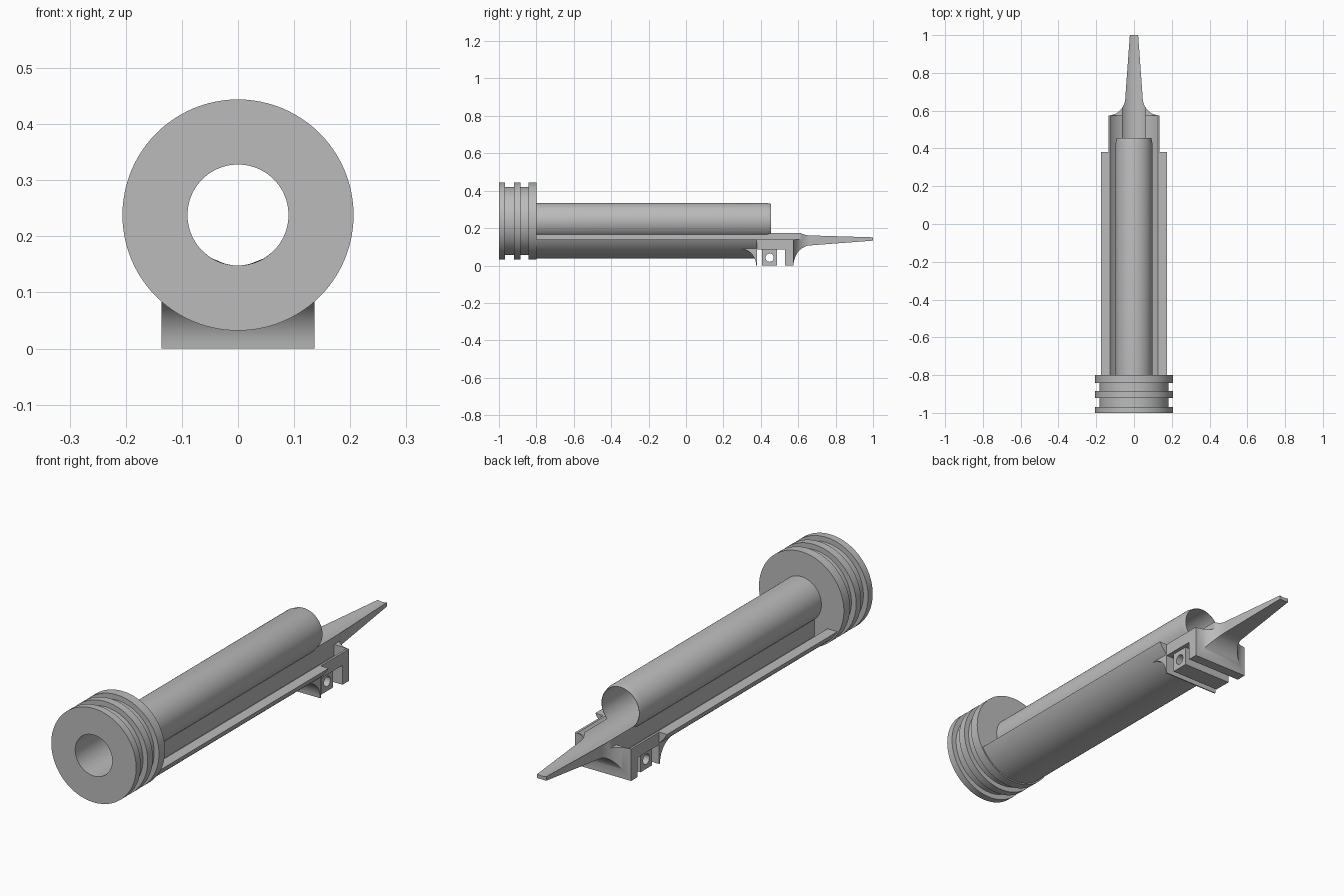
import bpy, bmesh
from math import sin, cos, pi, radians, sqrt, asin

cube = bpy.data.objects.get("Cube")
if cube:
    bpy.data.objects.remove(cube, do_unlink=True)

AXIS = 0.238     # height of the bore axis
BORE = 0.09
RIM = 0.14       # height of the trough rim
RIB = 0.064      # half width of the central rib
BOX = 0.136      # half width of the rear bracket

grey = bpy.data.materials.new("plain grey")
grey.use_nodes = True
grey.diffuse_color = (0.5, 0.5, 0.5, 1)
grey.node_tree.nodes["Principled BSDF"].inputs["Base Color"].default_value = (0.5, 0.5, 0.5, 1)


def loft(name, rings, closed=False):
    """Skin a list of equal rings; cap the ends, or join last to first."""
    bm = bmesh.new()
    rows = [[bm.verts.new(p) for p in ring] for ring in rings]
    n = len(rows[0])
    pairs = list(zip(rows, rows[1:]))
    if closed:
        pairs.append((rows[-1], rows[0]))
    else:
        bm.faces.new(rows[0])
        bm.faces.new(rows[-1])
    for a, b in pairs:
        for i in range(n):
            j = (i + 1) % n
            bm.faces.new((a[i], a[j], b[j], b[i]))
    bmesh.ops.remove_doubles(bm, verts=bm.verts, dist=1e-5)
    bmesh.ops.recalc_face_normals(bm, faces=bm.faces)
    mesh = bpy.data.meshes.new(name)
    bm.to_mesh(mesh)
    bm.free()
    mesh.materials.append(grey)
    obj = bpy.data.objects.new(name, mesh)
    bpy.context.collection.objects.link(obj)
    bpy.ops.object.select_all(action='DESELECT')
    obj.select_set(True)
    bpy.context.view_layer.objects.active = obj
    bpy.ops.object.shade_smooth_by_angle(angle=radians(30))
    return obj


def lathe(name, profile, n=96):
    """Revolve a closed (radius, y) profile about the bore axis."""
    loft(name, [[(r * cos(2 * pi * i / n), y, AXIS + r * sin(2 * pi * i / n))
                 for i in range(n)] for r, y in profile], closed=True)


def extrude_y(name, outline, y0, y1):
    loft(name, [[(x, y, z) for x, z in outline] for y in (y0, y1)])


def extrude_x(name, outline, half):
    loft(name, [[(x, y, z) for y, z in outline] for x in (-half, half)])


def arc(r, x0, x1, n):
    """Lower arc about the bore axis from x0 to x1."""
    a0, a1 = asin(x0 / r), asin(x1 / r)
    angles = [a0 + (a1 - a0) * i / n for i in range(n + 1)]
    return [(r * sin(a), AXIS - r * cos(a)) for a in angles]


def edge_x(r):
    return sqrt(r * r - (AXIS - RIM) ** 2)


def trough_top(bore):
    """Rim, slot, ribbed bore seat and slot again, from +x to -x."""
    slot = arc(0.16, edge_x(0.16), RIB, 10)
    other = [(-x, z) for x, z in reversed(slot)]
    return slot + arc(bore, RIB, -RIB, 16) + other


# Piston head with two ring grooves
lands = [(0.206, -1, -0.968), (0.183, -0.968, -0.92), (0.206, -0.92, -0.885),
         (0.183, -0.885, -0.842), (0.206, -0.842, -0.8)]
profile = [(BORE, -1)]
for r, y0, y1 in lands:
    profile += [(r, y0), (r, y1)]
lathe("piston_head", profile + [(BORE, -0.8)])

# Thin guide tube with a tapered mouth
lathe("guide_tube", [(BORE, -0.82), (0.097, -0.82), (0.097, 0.43),
                     (0.0915, 0.455), (BORE, 0.455)])

# Lower half-round trough with the rib that carries the tube
e = edge_x(0.2)
extrude_y("trough", arc(0.2, -e, e, 48) + trough_top(0.093), -0.82, 0.38)

# Rear bracket deck
deck = [(-BOX, RIM), (-BOX, 0.085), (BOX, 0.085), (BOX, RIM)]
extrude_y("bracket_deck", deck + trough_top(BORE), 0.375, 0.575)

# Rear leg below the deck
extrude_x("rear_leg", [(0.53, 0), (0.575, 0), (0.575, 0.088), (0.53, 0.088)], BOX)

# Concave ramp in front of the bracket
ramp = [(0.285 + 0.09 * sin(t), 0.091 * cos(t))
        for t in [pi / 2 * i / 12 for i in range(13)]]
extrude_x("front_ramp", ramp + [(0.38, 0), (0.38, 0.091)], BOX)

# Drilled lug under the deck
n = 32
hole, block = [], []
for i in range(n):
    c, s = cos(2 * pi * i / n), sin(2 * pi * i / n)
    m = max(abs(c), abs(s))
    hole.append((0.447 + 0.022 * c, 0.042 + 0.022 * s))
    block.append((0.447 + 0.04 * c / m, 0.044 + 0.044 * s / m))
loft("drilled_lug", [[(x, y, z) for y, z in pts] for x, pts in
                     ((-0.12, hole), (-0.12, block), (0.12, block), (0.12, hole))],
     closed=True)


# Tail spike: flares out of the bracket and tapers to the tip
def tail_ring(y, w, z0):
    h = min(w, RIB)
    pts = [(-w, z0), (w, z0), (w, RIM), (h, RIM)] + arc(BORE, h, -h, 16)
    pts += [(-h, RIM), (-w, RIM)]
    return [(x, y, z) for x, z in pts]


rings = []
for i in range(17):
    t = pi / 2 * i / 16
    rings.append(tail_ring(0.575 + 0.095 * (1 - cos(t)), BOX - 0.09 * sin(t), 0.108 * sin(t)))
rings.append(tail_ring(1.0, 0.022, 0.133))
loft("tail_spike", rings)
